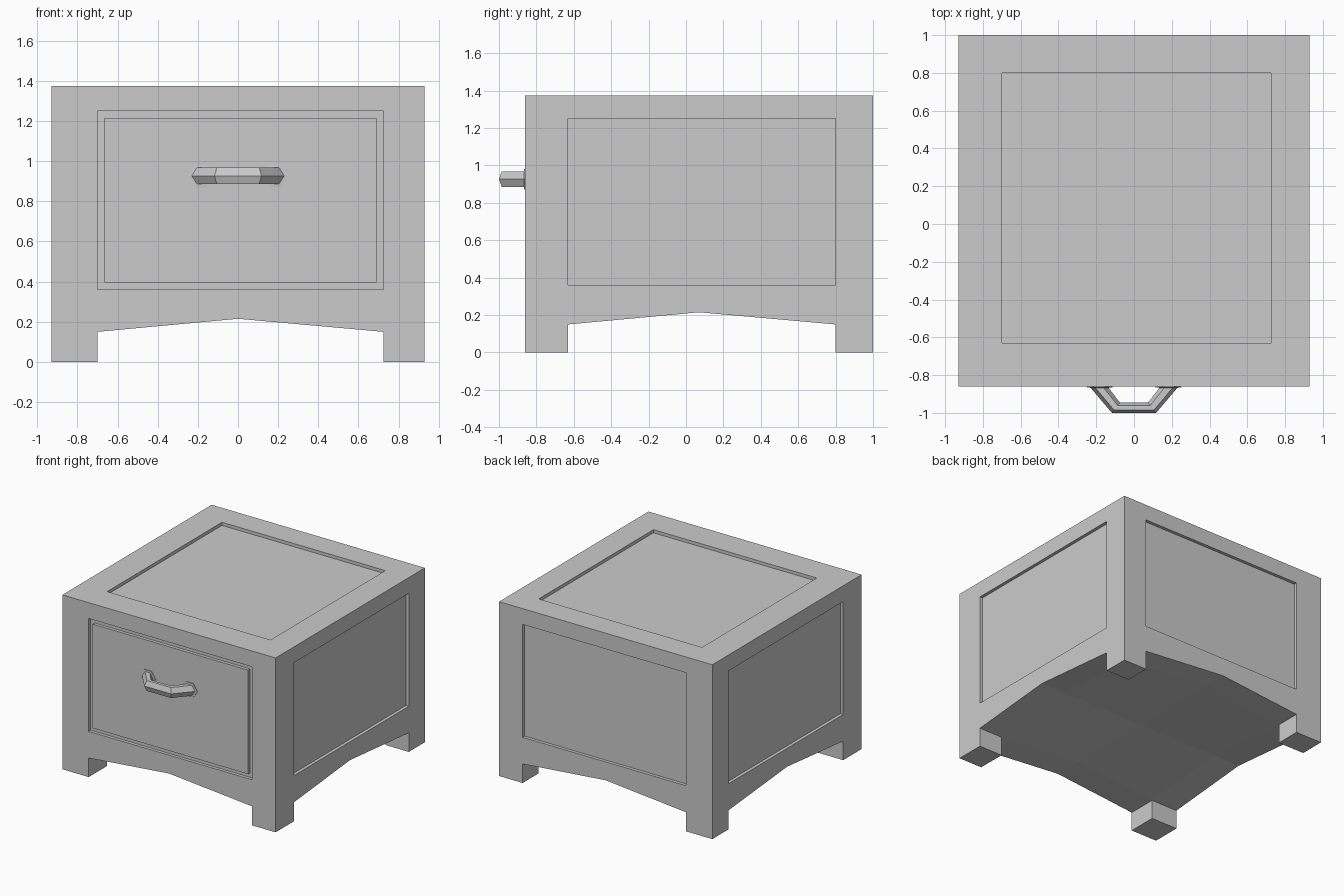
import bpy, bmesh
from mathutils import Vector

if "Cube" in bpy.data.objects:
    bpy.data.objects.remove(bpy.data.objects["Cube"])

# Lattice lines: outer faces, leg / panel edges, arch middle
XS = [-0.93, -0.70, 0.0, 0.725, 0.93]
YS = [-0.86, -0.63, 0.07, 0.80, 1.0]
ZS = [0.0, 0.15, 0.36, 1.25, 1.375]
ARCH_TOP = 0.215


def finish(bm, name):
    bmesh.ops.remove_doubles(bm, verts=bm.verts, dist=1e-5)
    bmesh.ops.recalc_face_normals(bm, faces=bm.faces)
    me = bpy.data.meshes.new(name)
    bm.to_mesh(me)
    bm.free()
    ob = bpy.data.objects.new(name, me)
    bpy.context.collection.objects.link(ob)
    return ob


def push(bm, faces, offset):
    """Extrude faces by an offset, dropping the originals; returns the new faces."""
    geom = bmesh.ops.extrude_face_region(bm, geom=faces)["geom"]
    new = [g for g in geom if isinstance(g, bmesh.types.BMFace)]
    verts = [g for g in geom if isinstance(g, bmesh.types.BMVert)]
    bmesh.ops.translate(bm, verts=verts, vec=offset)
    old = [f for f in faces if f.is_valid]
    if old:
        bmesh.ops.delete(bm, geom=old, context='FACES')
    return new


def solid(c):
    i, j, k = c
    if not all(0 <= n < 4 for n in c):
        return False
    return k > 0 or (i in (0, 3) and j in (0, 3))


def point(i, j, k):
    arched = k == 1 and (i == 2 or j == 2)
    return (XS[i], YS[j], ARCH_TOP if arched else ZS[k])


# Cabinet body with four legs and arched aprons
bm = bmesh.new()
for c in [(i, j, k) for i in range(4) for j in range(4) for k in range(4)]:
    if not solid(c):
        continue
    for axis in range(3):
        for side in (0, 1):
            n = list(c)
            n[axis] += 2 * side - 1
            if solid(n):
                continue
            corners = []
            for a, b in ((0, 0), (1, 0), (1, 1), (0, 1)):
                p = list(c)
                p[axis] += side
                p[(axis + 1) % 3] += a
                p[(axis + 2) % 3] += b
                corners.append(bm.verts.new(point(*p)))
            bm.faces.new(corners)
bmesh.ops.remove_doubles(bm, verts=bm.verts, dist=1e-5)
bmesh.ops.recalc_face_normals(bm, faces=bm.faces)

# Recessed panels on top and all four sides
INNER = ((-0.70, 0.725), (-0.63, 0.80), (0.36, 1.25))
for d in ((0, 0, 1), (1, 0, 0), (-1, 0, 0), (0, 1, 0), (0, -1, 0)):
    n = Vector(d)
    faces = []
    bm.normal_update()
    for f in bm.faces:
        c = f.calc_center_median()
        inside = all(d[a] or INNER[a][0] < c[a] < INNER[a][1] for a in range(3))
        if inside and f.normal.dot(n) > 0.99 and c.z > 0.3:
            faces.append(f)
    new = push(bm, faces, n * -0.025)
    if d == (0, -1, 0):
        # Drawer front standing in its recess, leaving a narrow groove
        bm.normal_update()
        bmesh.ops.inset_region(bm, faces=new, thickness=0.035, use_even_offset=True)
        push(bm, new, n * 0.025)
finish(bm, "cabinet_body")

# Drawer handle: hexagonal bar lofted through (outer xy, inner xy, half height)
half = [
    ((-0.25, -0.86), (-0.115, -0.86), 0.055),
    ((-0.25, -0.866), (-0.115, -0.866), 0.055),
    ((-0.23, -0.867), (-0.135, -0.867), 0.041),
    ((-0.117, -1.0), (-0.075, -0.945), 0.041),
]
stations = half + [((-o[0], o[1]), (-i[0], i[1]), h) for o, i, h in reversed(half)]
bm = bmesh.new()
rings = []
for o, i, h in stations:
    o, i = Vector((*o, 0.927)), Vector((*i, 0.927))
    ring = []
    for t, s in ((0, 0), (0.27, 1), (0.73, 1), (1, 0), (0.73, -1), (0.27, -1)):
        ring.append(bm.verts.new(o.lerp(i, t) + Vector((0, 0, s * h))))
    rings.append(ring)
for a, b in zip(rings, rings[1:]):
    for k in range(6):
        m = (k + 1) % 6
        bm.faces.new((a[k], a[m], b[m], b[k]))
bm.faces.new(rings[0])
bm.faces.new(rings[-1])
finish(bm, "drawer_handle")
